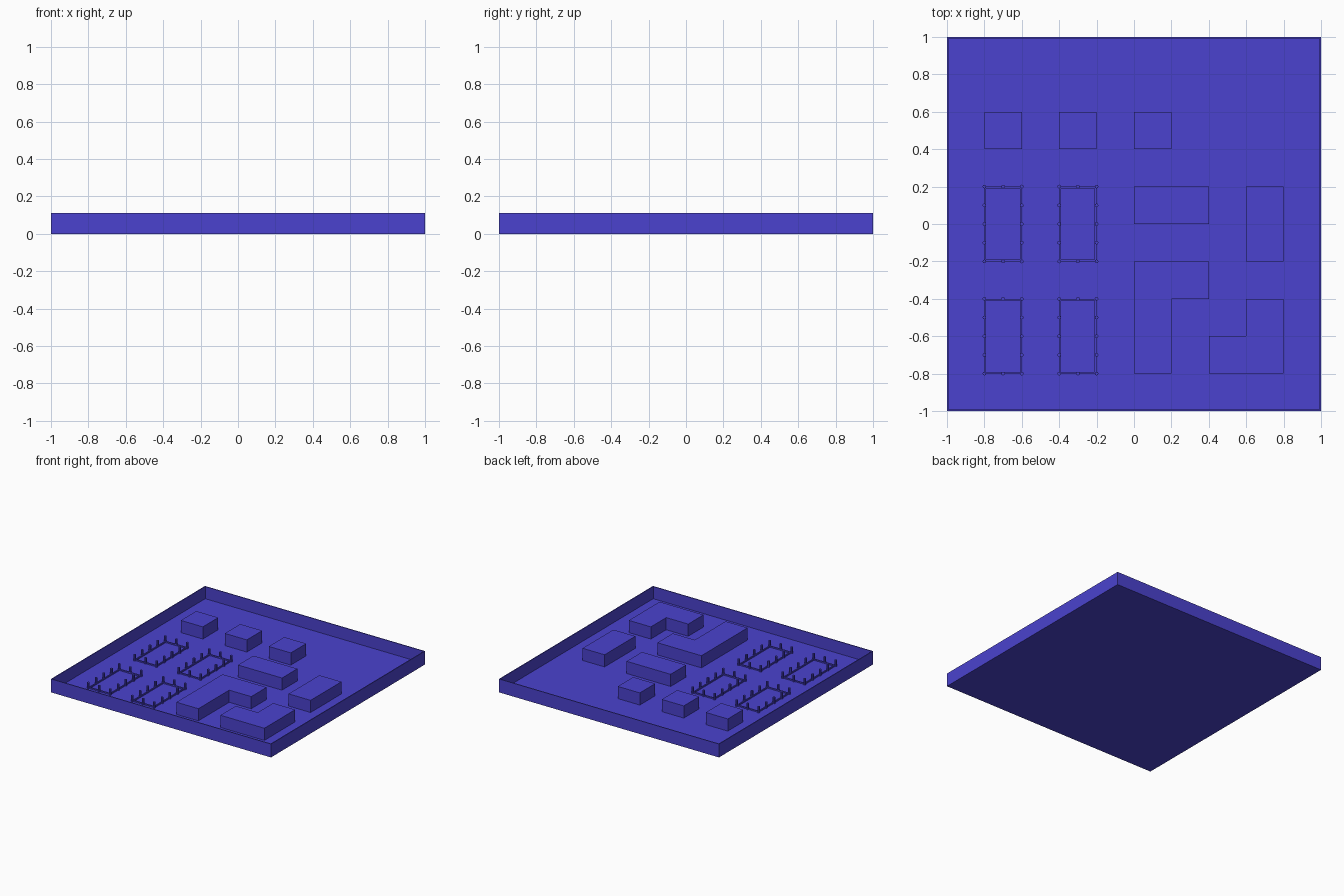
import bpy
import bmesh
from math import tau, cos, sin

if "Cube" in bpy.data.objects:
    bpy.data.objects.remove(bpy.data.objects["Cube"])

mat = bpy.data.materials.new("blue")
mat.diffuse_color = (0.07, 0.055, 0.62, 1)
mat.use_nodes = True
mat.node_tree.nodes["Principled BSDF"].inputs["Base Color"].default_value = mat.diffuse_color

FLOOR = 0.01
TOP = 0.11


def finish(name, bm):
    bmesh.ops.recalc_face_normals(bm, faces=bm.faces)
    mesh = bpy.data.meshes.new(name)
    bm.to_mesh(mesh)
    bm.free()
    mesh.materials.append(mat)
    obj = bpy.data.objects.new(name, mesh)
    bpy.context.collection.objects.link(obj)
    return obj


def add_prism(bm, outline, z0, z1):
    """Extrude a closed xy outline from z0 up to z1."""
    face = bm.faces.new([bm.verts.new((x, y, z0)) for x, y in outline])
    ext = bmesh.ops.extrude_face_region(bm, geom=[face], use_keep_orig=True)
    verts = [g for g in ext["geom"] if isinstance(g, bmesh.types.BMVert)]
    bmesh.ops.translate(bm, verts=verts, vec=(0, 0, z1 - z0))


def rect(x0, y0, x1, y1):
    return [(x0, y0), (x1, y0), (x1, y1), (x0, y1)]


def add_frame(bm, x0, y0, x1, y1, w, z0, z1):
    """Rectangular ring of width w, measured inward, as one clean solid."""
    outer = rect(x0, y0, x1, y1)
    inner = rect(x0 + w, y0 + w, x1 - w, y1 - w)
    rings = [[bm.verts.new((x, y, z)) for x, y in loop]
             for loop, z in ((outer, z0), (outer, z1), (inner, z1), (inner, z0))]
    for k in range(4):
        a, b = rings[k], rings[(k + 1) % 4]
        for i in range(4):
            j = (i + 1) % 4
            bm.faces.new((a[i], a[j], b[j], b[i]))


# Tray: box whose top face is inset and pushed down to the floor
bm = bmesh.new()
add_prism(bm, rect(-1, -1, 1, 1), 0, TOP)
bmesh.ops.recalc_face_normals(bm, faces=bm.faces)
top = max(bm.faces, key=lambda f: f.calc_center_median().z)
bmesh.ops.inset_region(bm, faces=[top], thickness=0.01)
ext = bmesh.ops.extrude_face_region(bm, geom=[top])
bmesh.ops.translate(bm, vec=(0, 0, FLOOR - TOP),
                    verts=[g for g in ext["geom"] if isinstance(g, bmesh.types.BMVert)])
if top.is_valid:
    bm.faces.remove(top)
finish("tray", bm)

# Blocks standing on the floor
blocks = {
    "square_block_left": rect(-0.8, 0.4, -0.6, 0.6),
    "square_block_middle": rect(-0.4, 0.4, -0.2, 0.6),
    "square_block_right": rect(0, 0.4, 0.2, 0.6),
    "wide_block": rect(0, 0, 0.4, 0.2),
    "deep_block": rect(0.6, -0.2, 0.8, 0.2),
    "large_corner_block": [(0, -0.8), (0.2, -0.8), (0.2, -0.4),
                           (0.4, -0.4), (0.4, -0.2), (0, -0.2)],
    "small_corner_block": [(0.4, -0.8), (0.8, -0.8), (0.8, -0.4),
                           (0.6, -0.4), (0.6, -0.6), (0.4, -0.6)],
}
for name, outline in blocks.items():
    bm = bmesh.new()
    add_prism(bm, outline, FLOOR, TOP)
    finish(name, bm)

# Fenced plots: low kerb with posts every 0.1 around the edge
for n, (x, y) in enumerate([(-0.8, -0.8), (-0.4, -0.8), (-0.8, -0.2), (-0.4, -0.2)], 1):
    bm = bmesh.new()
    add_frame(bm, x, y, x + 0.2, y + 0.4, 0.01, FLOOR, FLOOR + 0.01)
    finish(f"plot_kerb_{n}", bm)

    bm = bmesh.new()
    for i in range(3):
        for j in range(5):
            if i == 1 and 0 < j < 4:
                continue
            px, py = x + i * 0.1, y + j * 0.1
            ring = [(px + 0.01 * cos(k * tau / 8), py + 0.01 * sin(k * tau / 8))
                    for k in range(8)]
            add_prism(bm, ring, FLOOR, FLOOR + 0.05)
    finish(f"plot_posts_{n}", bm)
